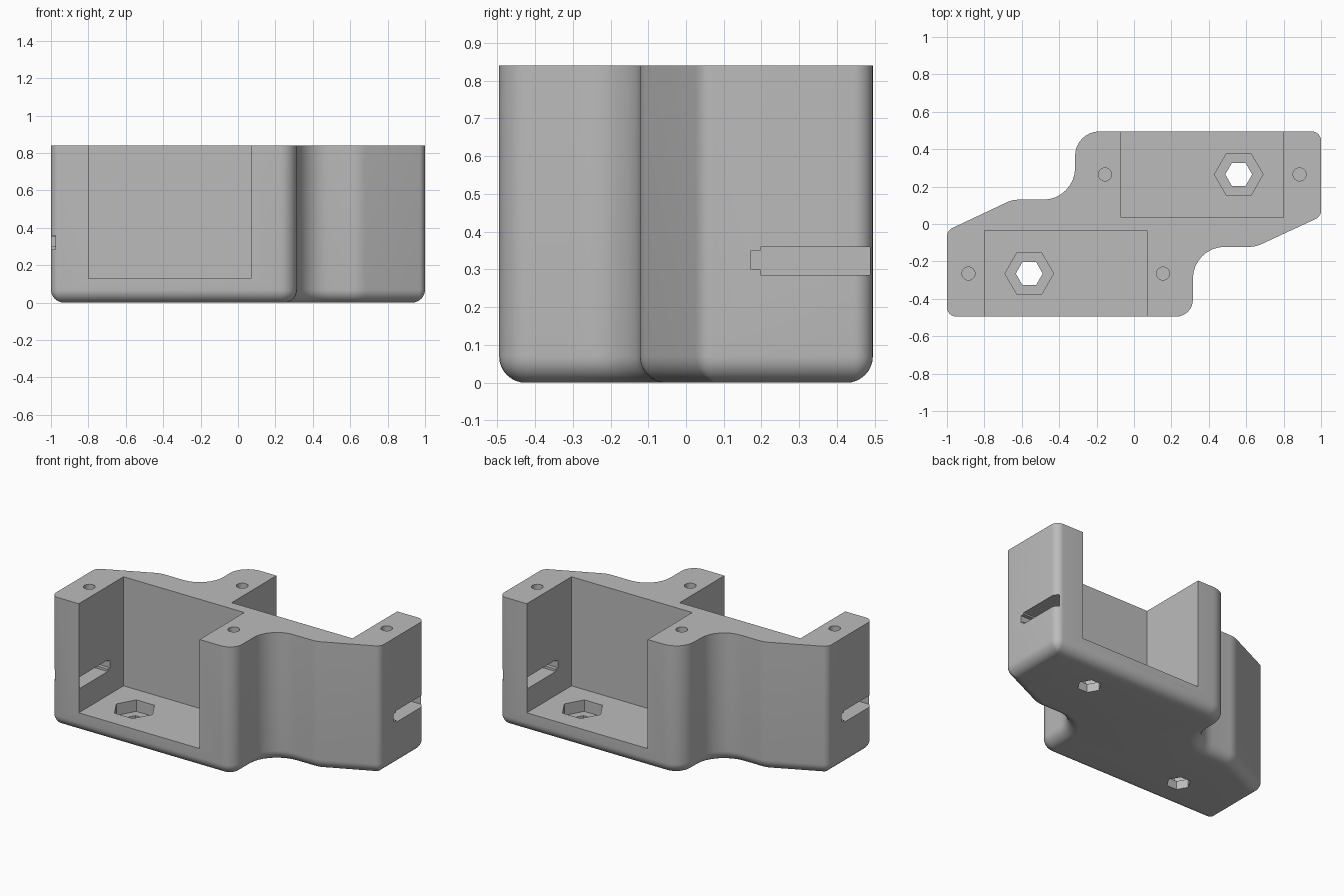
import bpy, bmesh, math
from mathutils import Vector, Matrix

if "Cube" in bpy.data.objects:
    bpy.data.objects.remove(bpy.data.objects["Cube"], do_unlink=True)

HEIGHT, EDGE = 0.84, 0.07

grey = bpy.data.materials.new("plain grey")
grey.use_nodes = True
color = (0.5, 0.5, 0.5, 1)
grey.diffuse_color = color
grey.node_tree.nodes["Principled BSDF"].inputs["Base Color"].default_value = color

# Plan outline, counter-clockwise: corner x, y and fillet radius
OUTLINE = [(-1, -.495, .05), (.315, -.495, .09), (.315, -.122, .17), (.65, -.122, .15),
           (1, .04, .05), (1, .495, .05), (-.315, .495, .13), (-.315, .13, .17),
           (-.65, .13, .15), (-1, -.035, .05)]


def rounded_outline(inset, steps=8):
    """Outline moved inwards, with every corner rounded to an arc."""
    points, n = [], len(OUTLINE)
    for i, (x, y, r) in enumerate(OUTLINE):
        p = Vector((x, y))
        d1 = (p - Vector(OUTLINE[i - 1][:2])).normalized()
        d2 = (Vector(OUTLINE[(i + 1) % n][:2]) - p).normalized()
        n1, n2 = Vector((-d1.y, d1.x)), Vector((-d2.y, d2.x))
        turn = math.atan2(d1.x * d2.y - d1.y * d2.x, d1.dot(d2))
        side = 1 if turn > 0 else -1
        miter = (n1 + n2) / (1 + n1.dot(n2))
        radius = max(r - side * inset, 0.006)
        center = p + miter * (inset + side * radius)
        for k in range(steps + 1):
            a = turn * k / steps
            points.append(center + Matrix.Rotation(a, 2) @ (-n1 * side * radius))
    return points


def finish(bm, name):
    bmesh.ops.recalc_face_normals(bm, faces=bm.faces)
    mesh = bpy.data.meshes.new(name)
    bm.to_mesh(mesh)
    bm.free()
    mesh.materials.append(grey)
    ob = bpy.data.objects.new(name, mesh)
    bpy.context.collection.objects.link(ob)
    return ob


# Solid body with a rounded bottom edge
bm = bmesh.new()
layers = []
for k in range(9):
    a = math.pi / 2 * k / 8
    layers.append((EDGE * (1 - math.sin(a)), EDGE * (1 - math.cos(a))))
layers.append((0, HEIGHT))
rings = [[bm.verts.new((p.x, p.y, z)) for p in rounded_outline(inset)] for inset, z in layers]
for low, high in zip(rings, rings[1:]):
    for i in range(len(low)):
        j = (i + 1) % len(low)
        bm.faces.new((low[i], low[j], high[j], high[i]))
bm.faces.new(rings[0][::-1])
bm.faces.new(rings[-1])
body = finish(bm, "double_pocket_body")


def cut(cutter):
    cutter.hide_render = True
    mod = body.modifiers.new("cut", "BOOLEAN")
    mod.operation, mod.solver, mod.object = "DIFFERENCE", "EXACT", cutter
    bpy.context.view_layer.objects.active = body
    bpy.ops.object.modifier_apply(modifier=mod.name)
    bpy.data.objects.remove(cutter, do_unlink=True)


def cut_box(name, lo, hi, turn):
    bm = bmesh.new()
    lo, hi = Vector(lo), Vector(hi)
    bmesh.ops.create_cube(bm, size=1, matrix=turn @ Matrix.Translation((lo + hi) / 2)
                          @ Matrix.Diagonal((*(hi - lo), 1)))
    cut(finish(bm, name))


def cut_prism(name, x, y, z0, z1, radius, sides, turn):
    bm = bmesh.new()
    bmesh.ops.create_cone(bm, cap_ends=True, segments=sides, radius1=radius, radius2=radius,
                          depth=z1 - z0, matrix=turn @ Matrix.Translation((x, y, (z0 + z1) / 2))
                          @ Matrix.Rotation(math.pi / 2, 4, "Z"))
    cut(finish(bm, name))


# The same cuts on the back half and, turned half a circle, on the front half
for angle in (0, math.pi):
    turn = Matrix.Rotation(angle, 4, "Z")
    cut_box("pocket", (-.07, .035, .13), (.8, .6, 1), turn)
    cut_prism("nut_recess", .56, .265, .055, .2, .13, 6, turn)
    cut_prism("bolt_hole", .56, .265, -.1, .1, .072, 6, turn)
    for x in (-.155, .885):
        cut_prism("screw_hole", x, .265, .6, 1, .035, 24, turn)
    # Cable slot through the outer post, with a narrower end
    cut_box("cable_slot", (.7, .197, .285), (1.1, .488, .36), turn)
    cut_box("cable_slot_end", (.7, .172, .3), (1.1, .2, .35), turn)

bpy.ops.object.select_all(action="DESELECT")
body.select_set(True)
bpy.context.view_layer.objects.active = body
bpy.ops.object.shade_smooth_by_angle(angle=math.radians(30))
